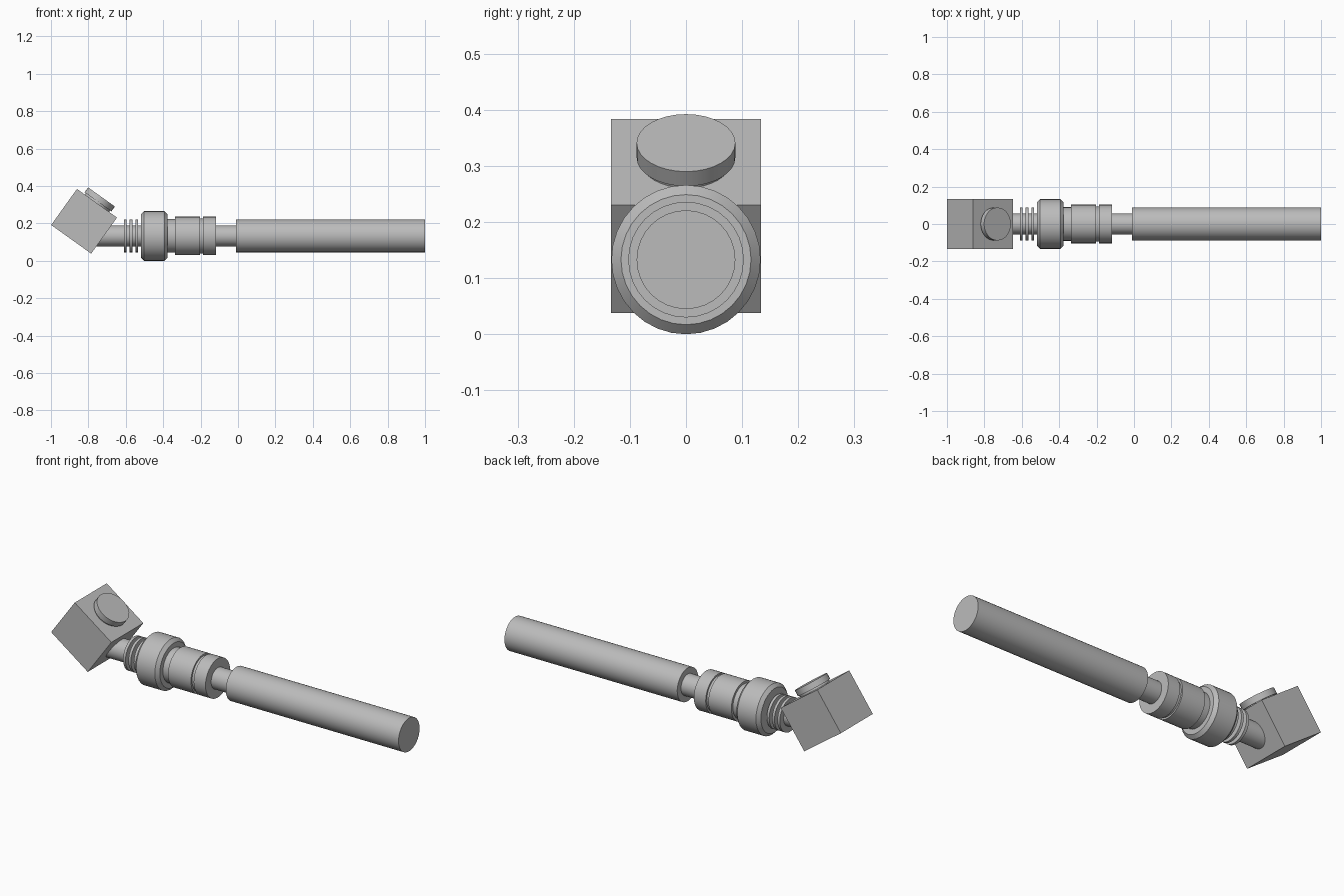
import bpy, math
from mathutils import Vector, Matrix

cube = bpy.data.objects.get("Cube")
if cube:
    bpy.data.objects.remove(cube, do_unlink=True)

# Single grey finish
grey = bpy.data.materials.new("plain_grey")
grey.use_nodes = True
grey.diffuse_color = (0.5, 0.5, 0.5, 1)
grey.node_tree.nodes["Principled BSDF"].inputs["Base Color"].default_value = (0.5, 0.5, 0.5, 1)

AXIS_Z = 0.133
TILT = math.radians(35.6)


def finish(obj, name):
    obj.name = name
    obj.data.materials.append(grey)
    bpy.ops.object.shade_smooth_by_angle(angle=math.radians(30))
    return obj


def rod(name, x0, x1, radius, chamfer=0):
    """Round part lying along the x axis."""
    bpy.ops.mesh.primitive_cylinder_add(
        vertices=32, radius=radius, depth=x1 - x0,
        location=((x0 + x1) / 2, 0, AXIS_Z), rotation=(0, math.pi / 2, 0))
    obj = bpy.context.object
    if chamfer:
        bevel = obj.modifiers.new("rim_chamfer", 'BEVEL')
        bevel.width = chamfer
        bevel.segments = 1
        bevel.limit_method = 'ANGLE'
        bevel.angle_limit = math.radians(60)
        bpy.ops.object.modifier_apply(modifier=bevel.name)
    return finish(obj, name)


# Shaft parts, from grip to head
rod("grip", -0.01, 1.0, 0.088)
rod("core_rod", -0.8, 0.0, 0.056)
rod("sleeve_end", -0.187, -0.118, 0.103)
rod("sleeve_groove", -0.21, -0.18, 0.094)
rod("sleeve", -0.337, -0.203, 0.103)
rod("collar_joint", -0.38, -0.33, 0.09)
rod("collar", -0.519, -0.376, 0.133, 0.017)
for i in range(3):
    x = -0.61 + i * 0.031
    rod(f"cooling_ring_{i + 1}", x, x + 0.014, 0.088)

# Tilted box head
head_centre = Vector((-0.823, 0, 0.211))
bpy.ops.mesh.primitive_cube_add(size=1, location=head_centre, rotation=(0, TILT, 0))
head = bpy.context.object
head.scale = (0.263, 0.267, 0.237)
bpy.ops.object.transform_apply(location=False, rotation=False, scale=True)
finish(head, "head_box")

# Round button on the sloping top of the head
normal = Matrix.Rotation(TILT, 3, 'Y') @ Vector((0, 0, 1))
for name, radius, low, high in (("button_stem", 0.08, 0.11, 0.135),
                                ("button_cap", 0.088, 0.128, 0.16)):
    bpy.ops.mesh.primitive_cylinder_add(
        vertices=32, radius=radius, depth=high - low,
        location=head_centre + normal * (low + high) / 2, rotation=(0, TILT, 0))
    finish(bpy.context.object, name)
